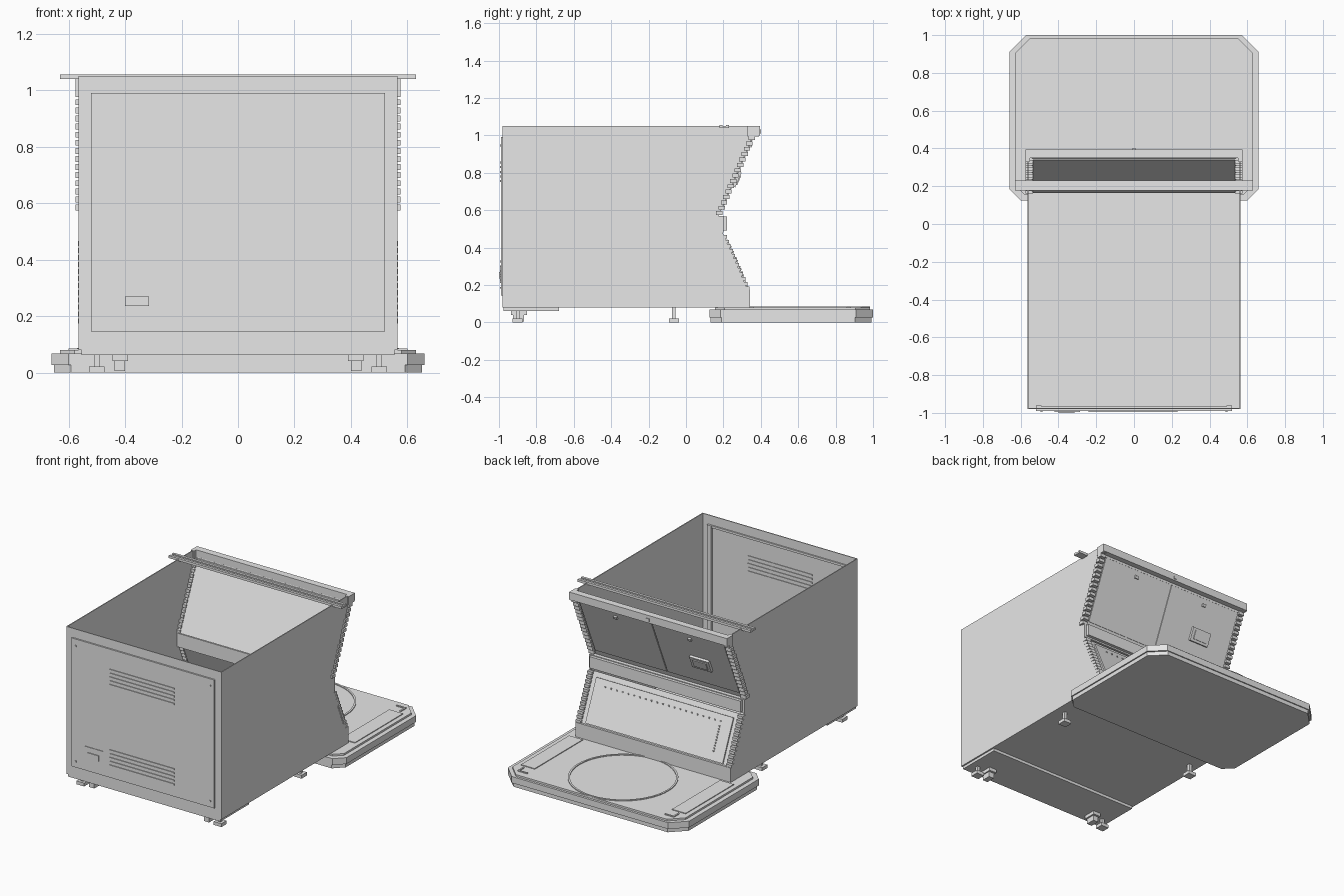
import bpy, bmesh, math
from mathutils import Vector

cube = bpy.data.objects.get("Cube")
if cube:
    bpy.data.objects.remove(cube, do_unlink=True)

grey = bpy.data.materials.new("plain_grey")
grey.use_nodes = True
COLOR = (0.8, 0.8, 0.8, 1)
grey.diffuse_color = COLOR
grey.node_tree.nodes["Principled BSDF"].inputs["Base Color"].default_value = COLOR


def finish(name, bm):
    bmesh.ops.recalc_face_normals(bm, faces=bm.faces)
    mesh = bpy.data.meshes.new(name)
    bm.to_mesh(mesh)
    bm.free()
    mesh.materials.append(grey)
    obj = bpy.data.objects.new(name, mesh)
    bpy.context.collection.objects.link(obj)
    return obj


def add_box(bm, x0, x1, y0, y1, z0, z1):
    verts = bmesh.ops.create_cube(bm, size=1)["verts"]
    for v in verts:
        v.co = Vector(((x0 + x1) / 2 + v.co.x * (x1 - x0),
                       (y0 + y1) / 2 + v.co.y * (y1 - y0),
                       (z0 + z1) / 2 + v.co.z * (z1 - z0)))


def boxes(name, specs, mirrored=False):
    bm = bmesh.new()
    for x0, x1, y0, y1, z0, z1 in specs:
        add_box(bm, x0, x1, y0, y1, z0, z1)
        if mirrored:
            add_box(bm, -x1, -x0, y0, y1, z0, z1)
    return finish(name, bm)


def prism(name, points, offset):
    """Close a polygon and push it along an offset."""
    bm = bmesh.new()
    face = bm.faces.new([bm.verts.new(p) for p in points])
    new = bmesh.ops.extrude_face_region(bm, geom=[face])["geom"]
    bmesh.ops.translate(bm, vec=offset, verts=[g for g in new if isinstance(g, bmesh.types.BMVert)])
    return finish(name, bm)


def side_prism(name, profile, x0, x1):
    return prism(name, [(x0, y, z) for y, z in profile], (x1 - x0, 0, 0))


def slab(name, lo, hi, x0, x1, out, thick):
    """Sloped plate along a (y, z) line, lifted outward from it."""
    a, b = Vector(lo), Vector(hi)
    d = (b - a).normalized()
    n = Vector((d.y, -d.x))
    return side_prism(name, [a + n * out, b + n * out, b + n * (out + thick), a + n * (out + thick)], x0, x1)


def octagon(w, y0, y1, cf, cb):
    half = [(w - cf, y0), (w, y0 + cf), (w, y1 - cb), (w - cb, y1)]
    return half + [(-x, y) for x, y in reversed(half)]


# Cabinet shell, open at the top
W, T, FRONT, TOP, FLOOR = 0.565, 0.006, -0.98, 1.05, 0.08
UP_LO, UP_HI = (0.175, 0.57), (0.36, 1.0)
LOW_LO, LOW_HI = (0.33, 0.17), (0.2, 0.47)
outline = [(FRONT, FLOOR), (0.34, FLOOR), LOW_LO, LOW_HI, UP_LO, UP_HI, (0.36, TOP), (FRONT, TOP)]
side_prism("left_wall", outline, W - T, W)
side_prism("right_wall", outline, -W, T - W)
boxes("front_wall", [(-W, W, FRONT, FRONT + T, FLOOR, TOP)])
boxes("cabinet_floor", [(-W, W, FRONT, 0.34, FLOOR, FLOOR + T)])
boxes("front_base_plate", [(-0.555, 0.555, -0.975, -0.68, 0.062, FLOOR)])

# Front door with frame, vents and lock, frame repeated inside
boxes("front_door", [(-0.52, 0.52, -0.99, FRONT, 0.145, 0.99)])
boxes("inner_door_frame_sides", [(0.49, 0.52, FRONT, -0.96, 0.145, 0.99)], True)
boxes("inner_door_frame_rails", [(-0.52, 0.52, FRONT, -0.965, z, z + 0.015) for z in (0.145, 0.975)])
rows = [base + i * 0.025 for base in (0.22, 0.75) for i in range(5)]
boxes("front_vents", [(-0.24, 0.23, -0.995, -0.99, z, z + 0.01) for z in rows])
boxes("inner_vents", [(-0.24, 0.23, -0.975, -0.97, z, z + 0.01) for z in rows])
boxes("door_lock", [(-0.42, -0.285, -0.994, -0.99, 0.21, 0.305), (-0.4, -0.315, -1.0, -0.994, 0.235, 0.27)])
boxes("door_screws", [(0.485, 0.495, -0.994, -0.99, z, z + 0.01) for z in (0.18, 0.94)], True)

# Upper rear screen with two halves
slab("upper_panel", UP_LO, UP_HI, -0.54, 0.54, -0.012, 0.012)
for s in (-1, 1):
    a, b = sorted((s * 0.003, s * 0.525))
    slab("upper_screen_half", (0.19, 0.605), (0.355, 0.988), a, b, 0, 0.005)
    slab("screen_knob", (0.335, 0.94), (0.342, 0.957), s * 0.27 - 0.012, s * 0.27 + 0.012, 0, 0.016)
slab("keypad_housing", (0.243, 0.73), (0.277, 0.81), -0.37, -0.23, 0, 0.022)
slab("keypad_face", (0.249, 0.745), (0.271, 0.796), -0.35, -0.25, 0.022, 0.005)

# Lower rear panel with frame and speaker dots
slab("lower_panel", LOW_LO, LOW_HI, -0.555, 0.555, -0.008, 0.008)
slab("lower_plate", (0.326, 0.18), (0.213, 0.44), -0.5, 0.5, 0, 0.009)
start, end = Vector((0.326, 0.18)), Vector((0.213, 0.44))
dots = [(-0.42 + i * 0.042, 0.85) for i in range(21)] + [(-0.42, 0.2 + i * 0.06) for i in range(10)]
bm = bmesh.new()
for x, t in dots:
    y, z = start.lerp(end, t)
    add_box(bm, x - 0.004, x + 0.004, y + 0.003, y + 0.014, z, z + 0.008)
finish("speaker_dots", bm)
boxes("lower_kick_plate", [(-W, W, 0.328, 0.342, FLOOR, 0.175)])

# Middle ledge and top beam
boxes("middle_ledge", [(-W, W, 0.165, 0.2, 0.48, 0.57), (-0.55, 0.55, 0.2, 0.22, 0.49, 0.565)])
boxes("top_beam", [(-0.575, 0.575, 0.35, 0.395, 1.0, TOP), (-0.01, 0.01, 0.395, 0.4, 1.01, 1.03)])
boxes("beam_lip", [(-0.55, 0.55, 0.34, 0.36, 0.985, 1.0)])
boxes("beam_end_cap", [(0.55, 0.575, 0.33, 0.39, 0.995, TOP)], True)


# Stepped light ribs beside both panels
def ribs(name, lo, hi, count, x0, x1, depth):
    a, b = Vector(lo), Vector(hi)
    pitch = abs(b.y - a.y) / count
    specs = []
    for i in range(count):
        y, z = a.lerp(b, (i + 0.5) / count)
        specs.append((x0, x1, y - depth, y + 0.014, z - pitch * 0.36, z + pitch * 0.36))
    boxes(name, specs, True)


ribs("upper_ribs", UP_LO, UP_HI, 15, 0.535, 0.575, 0.02)
ribs("lower_ribs", LOW_LO, LOW_HI, 12, 0.53, 0.567, 0.015)

# Cross bar resting on the top
boxes("cross_bar", [(-0.63, 0.63, 0.178, 0.23, 1.04, 1.05), (-0.63, 0.63, 0.178, 0.195, 1.05, 1.056),
                    (-0.63, 0.63, 0.213, 0.23, 1.05, 1.056)])

# Levelling feet and casters
boxes("small_feet", [s for y in (-0.9, -0.065) for s in
                     ((0.49, 0.51, y - 0.01, y + 0.01, 0.02, FLOOR),
                      (0.472, 0.528, y - 0.027, y + 0.027, 0, 0.022))], True)
boxes("casters", [(0.39, 0.445, -0.935, -0.85, 0.04, 0.063), (0.4, 0.437, -0.925, -0.865, 0.005, 0.04)], True)

# Stage platform in chamfered layers
for name, w, y0, y1, cf, cb, z0, z1 in (
        ("stage_base", 0.652, 0.13, 0.993, 0.06, 0.09, 0, 0.026),
        ("stage_body", 0.66, 0.125, 1.0, 0.06, 0.09, 0.026, 0.068),
        ("stage_top", 0.63, 0.155, 0.985, 0.05, 0.08, 0.068, 0.08)):
    prism(name, [(x, y, z0) for x, y in octagon(w, y0, y1, cf, cb)], (0, 0, z1 - z0))
boxes("stage_side_strip", [(0.5, 0.6, 0.36, 0.86, 0.08, 0.085)], True)
boxes("stage_corner_marks", [(0.5, 0.57, 0.93, 0.94, 0.08, 0.086), (0.56, 0.57, 0.88, 0.93, 0.08, 0.086)], True)

# Round ring on the stage
bm = bmesh.new()
loops = []
for r, z in ((0.33, 0.079), (0.33, 0.085), (0.318, 0.085), (0.318, 0.079)):
    loops.append([bm.verts.new((r * math.cos(a), 0.655 + r * math.sin(a), z))
                  for a in (math.tau * i / 48 for i in range(48))])
for k in range(4):
    p, q = loops[k], loops[(k + 1) % 4]
    for i in range(48):
        j = (i + 1) % 48
        bm.faces.new((p[i], p[j], q[j], q[i]))
finish("stage_ring", bm)
